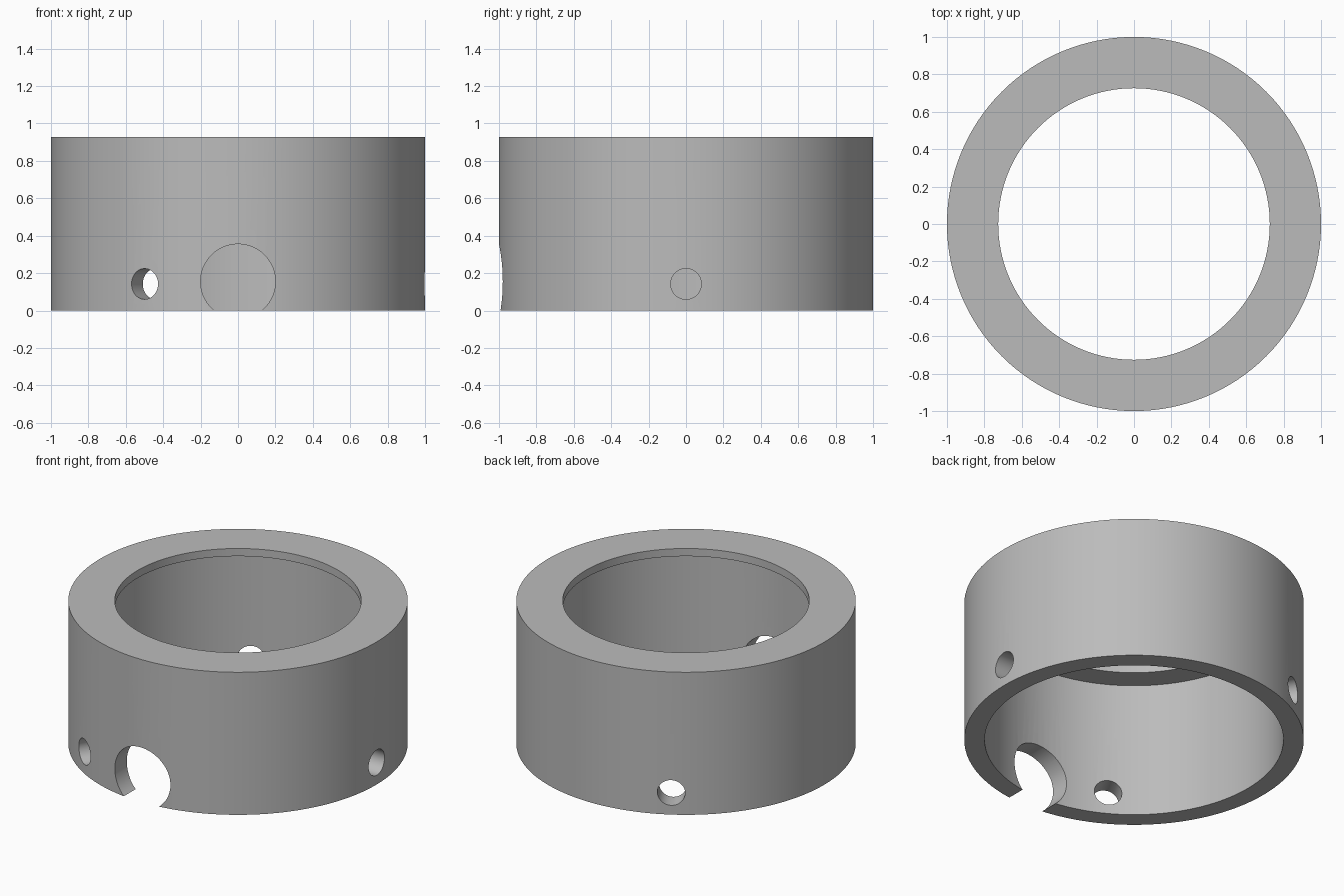
import bpy
import bmesh
from math import cos, sin, pi, radians
from mathutils import Matrix

old = bpy.data.objects.get("Cube")
if old:
    bpy.data.objects.remove(old, do_unlink=True)

# Single grey material
grey = bpy.data.materials.new("mid grey")
grey.use_nodes = True
colour = (0.5, 0.5, 0.5, 1)
grey.diffuse_color = colour
grey.node_tree.nodes["Principled BSDF"].inputs["Base Color"].default_value = colour

HEIGHT = 0.927
SEGMENTS = 128


def new_object(name, bm):
    bmesh.ops.recalc_face_normals(bm, faces=bm.faces)
    mesh = bpy.data.meshes.new(name)
    bm.to_mesh(mesh)
    bm.free()
    obj = bpy.data.objects.new(name, mesh)
    mesh.materials.append(grey)
    bpy.context.collection.objects.link(obj)
    return obj


def lathe(name, profile):
    """Spin a closed (radius, height) profile around z."""
    bm = bmesh.new()
    rings = []
    for i in range(SEGMENTS):
        a = 2 * pi * i / SEGMENTS
        rings.append([bm.verts.new((r * cos(a), r * sin(a), z)) for r, z in profile])
    n = len(profile)
    for i, ring in enumerate(rings):
        nxt = rings[(i + 1) % SEGMENTS]
        for j in range(n):
            k = (j + 1) % n
            bm.faces.new((ring[j], nxt[j], nxt[k], ring[k]))
    return new_object(name, bm)


def radial_cutter(name, radius, z, angle):
    """Hidden cylinder that pierces the wall at one angle only."""
    bm = bmesh.new()
    place = (Matrix.Rotation(radians(angle), 4, 'Z')
             @ Matrix.Translation((0.9, 0, z))
             @ Matrix.Rotation(pi / 2, 4, 'Y'))
    bmesh.ops.create_cone(bm, cap_ends=True, segments=64, radius1=radius,
                          radius2=radius, depth=0.6, matrix=place)
    obj = new_object(name, bm)
    obj.hide_render = True
    obj.hide_set(True)
    return obj


# Ring wall with a thin inward lip at the top
collar = lathe("collar", [(1, 0), (1, HEIGHT), (0.726, HEIGHT),
                          (0.726, 0.877), (0.88, 0.877), (0.88, 0)])

# Three screw holes and the front cable notch
cutters = [radial_cutter("screw_hole_cutter", 0.082, 0.142, a) for a in (0, 120, 240)]
cutters.append(radial_cutter("cable_notch_cutter", 0.2, 0.155, 270))
for cutter in cutters:
    mod = collar.modifiers.new(cutter.name, 'BOOLEAN')
    mod.operation = 'DIFFERENCE'
    mod.solver = 'EXACT'
    mod.object = cutter

# Apply the cuts, then smooth the curved walls
bpy.ops.object.select_all(action='DESELECT')
collar.select_set(True)
bpy.context.view_layer.objects.active = collar
for mod in list(collar.modifiers):
    bpy.ops.object.modifier_apply(modifier=mod.name)
for cutter in cutters:
    bpy.data.objects.remove(cutter, do_unlink=True)
bpy.ops.object.shade_smooth_by_angle(angle=radians(30))
